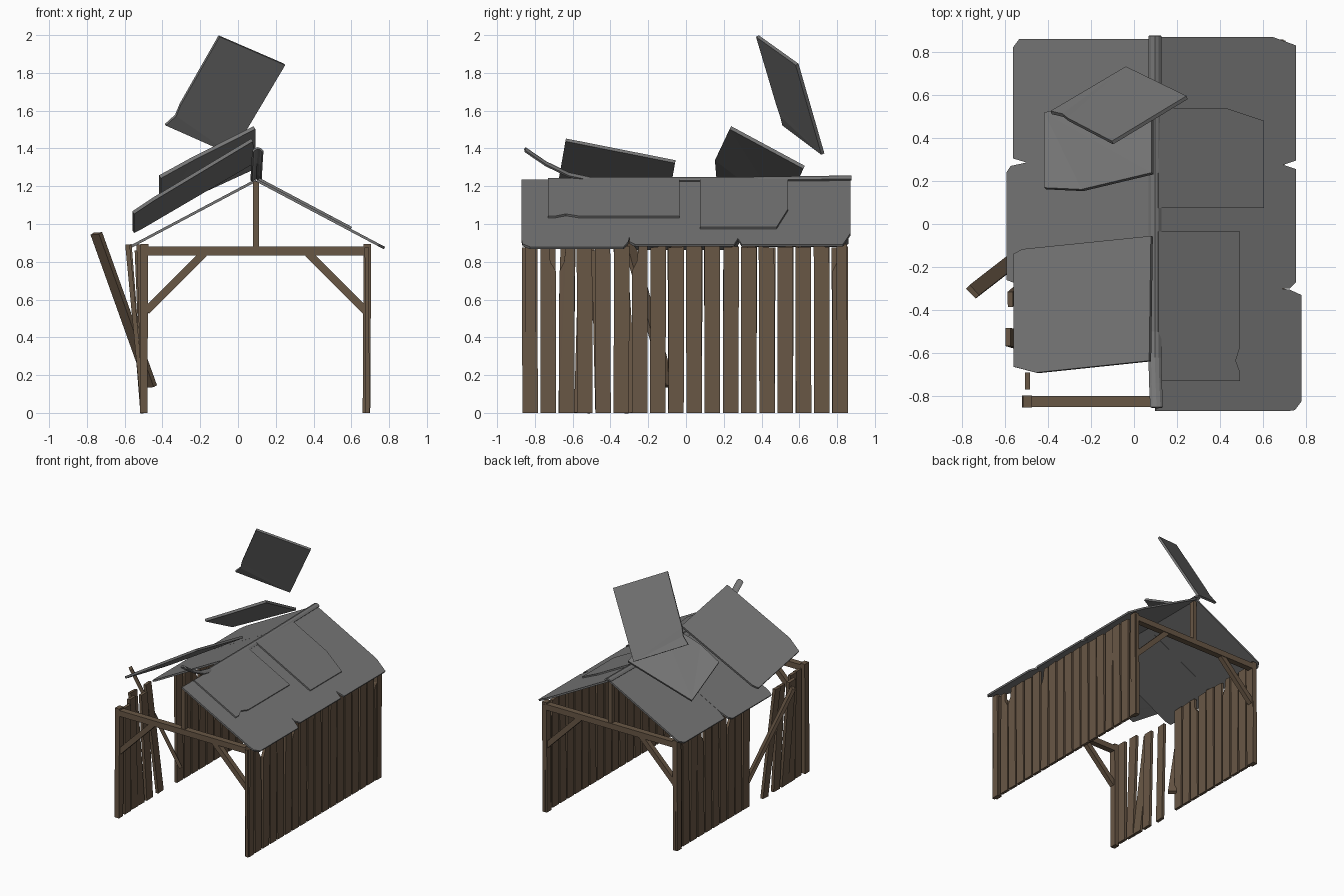
import bpy, bmesh, random
from mathutils import Vector

if "Cube" in bpy.data.objects:
    bpy.data.objects.remove(bpy.data.objects["Cube"])

random.seed(4)
CX = 0.095            # centre line of the frame
WALL = 0.59           # wall distance from centre line


def material(name, rgb):
    m = bpy.data.materials.new(name)
    m.diffuse_color = (*rgb, 1)
    m.use_nodes = True
    m.node_tree.nodes["Principled BSDF"].inputs["Base Color"].default_value = m.diffuse_color
    return m


WOOD = material("weathered_wood", (0.14, 0.095, 0.06))
METAL = material("roof_sheet", (0.18, 0.18, 0.18))


def finish(bm, name, mat):
    bmesh.ops.recalc_face_normals(bm, faces=bm.faces)
    me = bpy.data.meshes.new(name)
    bm.to_mesh(me)
    bm.free()
    me.materials.append(mat)
    ob = bpy.data.objects.new(name, me)
    bpy.context.collection.objects.link(ob)
    return ob


def slab(name, pts, t, mat):
    """Flat outline given a thickness centred on its plane."""
    pts = [Vector(p) for p in pts]
    n = Vector()
    for a, b in zip(pts, pts[1:] + pts[:1]):
        n += a.cross(b)
    n.normalize()
    bm = bmesh.new()
    lo = [bm.verts.new(p - n * t / 2) for p in pts]
    hi = [bm.verts.new(p + n * t / 2) for p in pts]
    k = len(pts)
    caps = [bm.faces.new(hi), bm.faces.new(lo[::-1])]
    for i in range(k):
        j = (i + 1) % k
        bm.faces.new((lo[i], lo[j], hi[j], hi[i]))
    bmesh.ops.triangulate(bm, faces=caps)
    return finish(bm, name, mat)


def bar(name, p, q, w, t, side=(0, 1, 0)):
    """Timber from p to q, w wide along side and t thick."""
    p, q = Vector(p), Vector(q)
    d = (q - p).normalized()
    s = Vector(side)
    s = (s - d * s.dot(d)).normalized() * w / 2
    return slab(name, [p - s, p + s, q + s, q - s], t, WOOD)


def board(name, x, y, top, chip=None, w=0.082):
    """Upright wall board with small wobble and an optional broken corner."""
    r = lambda a: random.uniform(-a, a)
    a, b = y - w / 2, y + w / 2
    xt, s = x + r(0.006), r(0.004)
    pts = [(x, a, 0), (x, b, 0)]
    if chip == "right":
        pts += [(xt, b + s, top - 0.13), (xt, b + s - 0.03, top - 0.08), (xt, b + s - 0.035, top), (xt, a + s, top)]
    elif chip == "left":
        pts += [(xt, b + s, top), (xt, a + s + 0.035, top), (xt, a + s + 0.025, top - 0.08), (xt, a + s, top - 0.13)]
    else:
        pts += [(xt, b + s, top + r(0.006)), (xt, a + s, top + r(0.006))]
    return slab(name, pts, 0.022, WOOD)


# right wall, full length
for i in range(18):
    board(f"right_wall_board_{i}", CX + WALL, -0.825 + i * 0.0965, 0.88,
          {1: "right", 2: "left", 6: "left", 17: "left"}.get(i))
# left wall, standing rear part
for i in range(10):
    board(f"left_wall_board_{i}", CX - WALL, 0.815 - i * 0.0965, 0.88,
          {3: "left", 7: "right"}.get(i))

# left wall, loosened front boards
loose = [((-0.495, -0.73, 0), (-0.495, -0.73, 0.87), 0.08),
         ((-0.50, -0.635, 0), (-0.525, -0.625, 0.89), 0.08),
         ((-0.50, -0.55, 0), (-0.585, -0.525, 0.89), 0.085),
         ((-0.50, -0.44, 0), (-0.535, -0.46, 0.86), 0.08),
         ((-0.505, -0.29, 0), (-0.575, -0.35, 0.89), 0.07)]
for i, (p, q, w) in enumerate(loose):
    bar(f"loose_board_{i}", p, q, w, 0.024)
bar("fallen_board", (-0.46, -0.09, 0.14), (-0.75, -0.315, 0.95), 0.065, 0.026, (1, -1, 0))

# end frames: posts, tie beam, king post, braces
for end, y in (("front", -0.825), ("back", 0.825)):
    for side, s in (("left", -1), ("right", 1)):
        x = CX + s * WALL
        bar(f"{end}_{side}_post", (x - 0.005, y, 0), (x, y, 0.895), 0.055, 0.04)
        bar(f"{end}_{side}_brace", (CX + s * 0.58, y, 0.54), (CX + s * 0.275, y, 0.845), 0.04, 0.042)
    bar(f"{end}_tie_beam", (CX - 0.58, y, 0.858), (CX + 0.58, y, 0.858), 0.05, 0.047)
    bar(f"{end}_king_post", (CX, y, 0.87), (CX, y, 1.225), 0.04, 0.032)


def roof(name, xy, lift=0.0, t=0.014):
    slab(name, [(x, y, 1.232 + lift - 0.53 * abs(x - 0.097)) for x, y in xy], t, METAL)


# fixed roof sheets with clipped corners
roof("right_roof_front", [(0.1, -0.87), (0.71, -0.87), (0.745, -0.865), (0.775, -0.825),
                          (0.775, -0.33), (0.72, -0.305), (0.68, -0.3), (0.1, -0.3)])
roof("right_roof_middle", [(0.1, -0.3), (0.72, -0.3), (0.75, -0.27), (0.75, 0.255), (0.69, 0.275), (0.1, 0.275)])
roof("right_roof_back", [(0.1, 0.275), (0.69, 0.275), (0.75, 0.295), (0.75, 0.83), (0.64, 0.87), (0.1, 0.87)])
roof("left_roof_middle", [(0.095, 0.285), (-0.5, 0.285), (-0.57, 0.27), (-0.59, 0.24),
                          (-0.59, -0.26), (-0.55, -0.275), (0.095, -0.275)])
roof("left_roof_back", [(0.095, 0.86), (-0.53, 0.86), (-0.56, 0.82), (-0.56, 0.305), (-0.5, 0.287), (0.095, 0.287)])
roof("roof_patch_front", [(0.11, -0.73), (0.49, -0.73), (0.49, -0.69), (0.47, -0.635),
                          (0.49, -0.57), (0.49, -0.035), (0.11, -0.035)], 0.013)
roof("roof_patch_back", [(0.11, 0.075), (0.6, 0.075), (0.6, 0.48), (0.42, 0.54), (0.11, 0.54)], 0.013)

# sheets torn off by the wind
slab("torn_sheet_front", [(0.083, -0.057, 1.33), (-0.515, -0.118, 0.98), (-0.555, -0.14, 0.96),
                          (-0.555, -0.665, 1.06), (-0.45, -0.692, 1.13), (0.075, -0.637, 1.445)], 0.018, METAL)
slab("torn_sheet_back", [(0.087, 0.625, 1.3), (-0.413, 0.515, 1.07), (-0.413, 0.165, 1.25),
                         (-0.24, 0.157, 1.345), (0.087, 0.235, 1.51)], 0.02, METAL)
slab("flying_sheet", [(-0.1, 0.378, 1.995), (0.247, 0.588, 1.845), (-0.035, 0.725, 1.37),
                      (-0.385, 0.518, 1.525), (-0.33, 0.505, 1.575), (-0.305, 0.485, 1.635)], 0.018, METAL)

# ridge cap: arched strip whose front end is peeled upwards
path = [(0.105, -0.85, 1.395), (0.1, -0.74, 1.32), (0.097, -0.62, 1.262), (0.097, -0.5, 1.236),
        (0.097, 0.2, 1.236), (0.097, 0.875, 1.245)]
arch = [(-0.03, -0.006), (-0.018, 0.006), (0, 0.012), (0.018, 0.006), (0.03, -0.006)]
bm = bmesh.new()
rows = [[bm.verts.new((x + a, y, z + b)) for a, b in arch] for x, y, z in path]
for r0, r1 in zip(rows, rows[1:]):
    for i in range(4):
        bm.faces.new((r0[i], r0[i + 1], r1[i + 1], r1[i]))
cap = finish(bm, "ridge_cap", METAL)
cap.modifiers.new("thickness", "SOLIDIFY").thickness = 0.012
